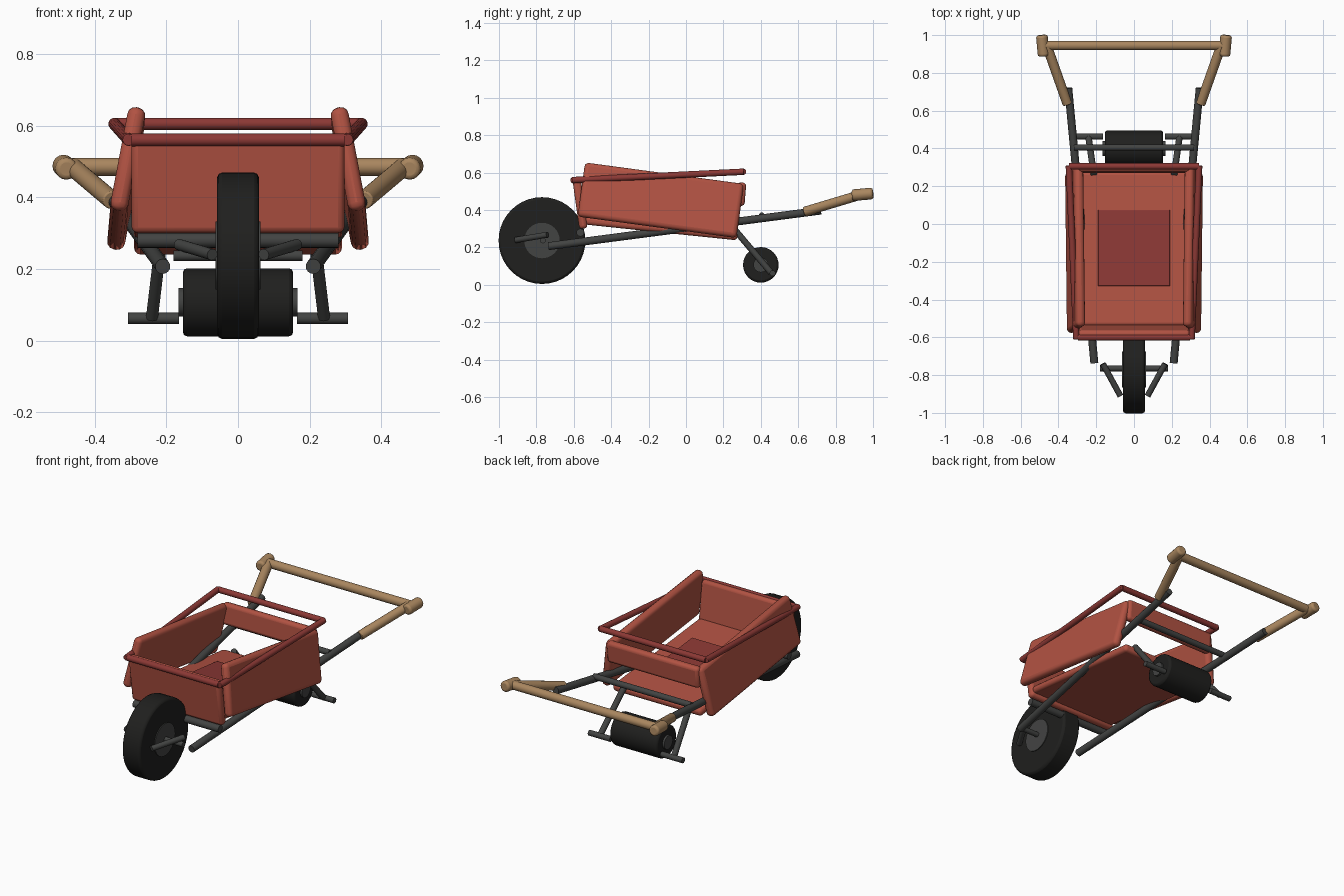
import bpy, math
from mathutils import Vector, Matrix

if "Cube" in bpy.data.objects:
    bpy.data.objects.remove(bpy.data.objects["Cube"])


def material(name, r, g, b):
    m = bpy.data.materials.new(name)
    m.diffuse_color = (r, g, b, 1)
    m.use_nodes = True
    m.node_tree.nodes["Principled BSDF"].inputs["Base Color"].default_value = m.diffuse_color
    return m


RED = material("red paint", 0.44, 0.085, 0.055)
DARK_RED = material("dark red paint", 0.26, 0.04, 0.035)
WOOD = material("wood", 0.40, 0.24, 0.115)
STEEL = material("dark steel", 0.055, 0.057, 0.055)
RUBBER = material("rubber", 0.014, 0.014, 0.013)


def finish(name, mat, bevel, segments=2):
    ob = bpy.context.object
    ob.name = name
    ob.data.materials.append(mat)
    if bevel:
        mod = ob.modifiers.new("Bevel", 'BEVEL')
        mod.width, mod.segments = bevel, segments
        mod.limit_method, mod.angle_limit = 'ANGLE', math.radians(40)
    bpy.ops.object.shade_smooth_by_angle(angle=math.radians(40))
    return ob


def tube(name, a, b, r, mat, bevel=0.0, sides=16, segments=2):
    a, b = Vector(a), Vector(b)
    d = b - a
    bpy.ops.mesh.primitive_cylinder_add(
        vertices=sides, radius=r, depth=d.length, location=(a + b) / 2,
        rotation=d.to_track_quat('Z', 'Y').to_euler())
    return finish(name, mat, bevel, segments)


def panel(name, centre, along, up, size, mat, bevel):
    """Box whose local y follows 'along' and whose local z leans towards 'up'."""
    y = Vector(along).normalized()
    x = y.cross(Vector(up)).normalized()
    z = x.cross(y)
    bpy.ops.mesh.primitive_cube_add(size=1)
    ob = bpy.context.object
    ob.data.transform(Matrix.Diagonal((*size, 1)))
    ob.matrix_world = Matrix.Translation(centre) @ Matrix((x, y, z)).transposed().to_4x4()
    return finish(name, mat, bevel, 3)


def side_tube(name, s, a, b, *args, **kw):
    tube(name, (s * a[0], *a[1:]), (s * b[0], *b[1:]), *args, **kw)


# front wheel
WY, WZ = -0.77, 0.237
tube("front_tyre", (-0.058, WY, WZ), (0.058, WY, WZ), 0.232, RUBBER, 0.013, 40)
tube("front_hub", (-0.063, WY, WZ), (0.063, WY, WZ), 0.095, STEEL, 0, 32)
tube("front_axle", (-0.18, WY + 0.005, WZ), (0.18, WY + 0.005, WZ), 0.015, STEEL)

# rear roller
RY, RZ = 0.40, 0.107
tube("rear_roller", (-0.154, RY, RZ), (0.154, RY, RZ), 0.095, RUBBER, 0.012, 32)
tube("roller_hub", (-0.166, RY, RZ), (0.166, RY, RZ), 0.04, STEEL, 0, 24)

for side, s in (("left", -1), ("right", 1)):
    # frame
    side_tube(side + "_frame_rail", s, (0.21, -0.735, 0.207), (0.348, 0.72, 0.397), 0.021, STEEL)
    side_tube(side + "_fork_strut", s, (0.165, -0.74, 0.268), (0.072, -0.91, 0.24), 0.016, STEEL)
    side_tube(side + "_rear_leg", s, (0.213, 0.265, 0.29), (0.24, 0.455, 0.065), 0.017, STEEL)
    side_tube(side + "_foot", s, (0.165, 0.463, 0.062), (0.307, 0.463, 0.062), 0.016, STEEL)
    # wooden handle
    side_tube(side + "_handle", s, (0.352, 0.635, 0.392), (0.462, 0.945, 0.485), 0.026, WOOD, 0.004)
    side_tube(side + "_grip", s, (0.478, 0.888, 0.479), (0.488, 1.0, 0.489), 0.031, WOOD, 0.012, segments=3)
    # tub side and rail along its outside
    panel(side + "_tub_side", (s * 0.312, -0.135, 0.4525), (s * 0.010, 0.853, -0.115),
          (s * -0.055, 0.04, 0.29), (0.05, 0.857, 0.296), RED, 0.022)
    side_tube(side + "_top_rail", s, (0.305, -0.61, 0.56), (0.345, 0.31, 0.605), 0.017, DARK_RED, 0.003)

# cross bars
tube("handle_crossbar", (-0.47, 0.945, 0.485), (0.47, 0.945, 0.485), 0.025, WOOD)
tube("rear_cross_bar", (-0.318, 0.405, 0.37), (0.318, 0.405, 0.37), 0.017, STEEL)
tube("front_cross_bar", (-0.28, -0.565, 0.28), (0.28, -0.565, 0.28), 0.021, STEEL)
tube("front_top_rail", (-0.297, -0.6, 0.56), (0.297, -0.6, 0.56), 0.018, DARK_RED)
tube("rear_top_rail", (-0.345, 0.305, 0.605), (0.345, 0.305, 0.605), 0.017, DARK_RED)

# tub floor, inset plate and end boards
slope = (0, 0.82, -0.085)
panel("tub_floor", (0, -0.133, 0.303), slope, (0, 0, 1), (0.58, 0.82, 0.045), RED, 0.018)
panel("floor_plate", (0, -0.127, 0.327), slope, (0, 0, 1), (0.38, 0.405, 0.012), DARK_RED, 0.003)
panel("tub_front", (0, -0.567, 0.437), (1, 0, 0), (0, -0.035, 0.25), (0.045, 0.594, 0.275), RED, 0.018)
panel("tub_back", (0, 0.295, 0.485), (1, 0, 0), (0, 0.02, 0.25), (0.045, 0.60, 0.125), RED, 0.018)
